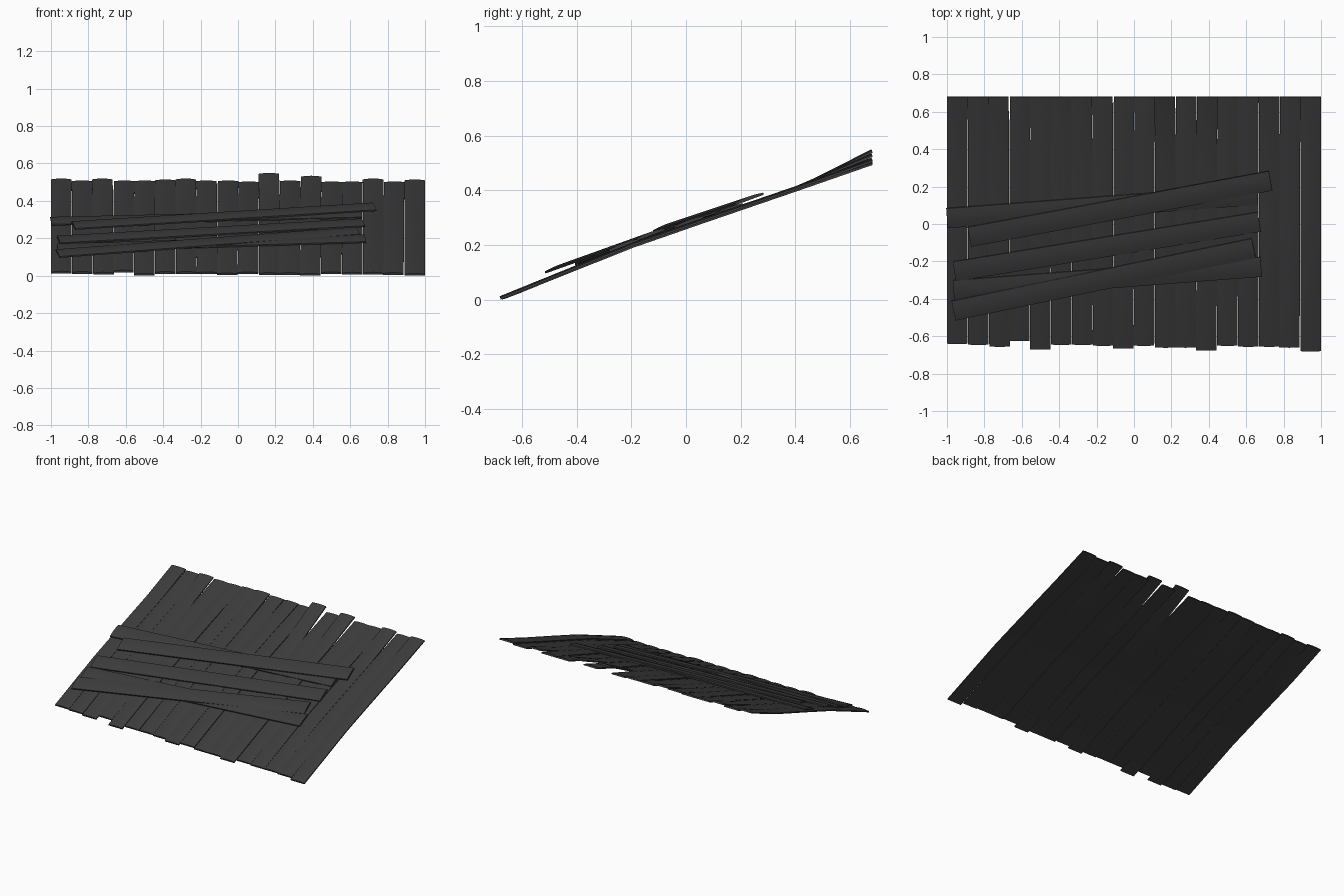
import bpy, bmesh, random
from mathutils import Vector

random.seed(4)
cube = bpy.data.objects.get("Cube")
if cube:
    bpy.data.objects.remove(cube, do_unlink=True)

charcoal = bpy.data.materials.new("charcoal wood")
charcoal.use_nodes = True
COLOUR = (0.045, 0.045, 0.045, 1)
charcoal.diffuse_color = COLOUR
charcoal.node_tree.nodes["Principled BSDF"].inputs["Base Color"].default_value = COLOUR

SLOPE = 0.37
THICK = 0.008
CROWN = 0.005


def board(name, path, width, across):
    """Sweep a thin, slightly crowned board section along a path."""
    bm = bmesh.new()
    across = Vector(across).normalized()
    along = (Vector(path[-1]) - Vector(path[0])).normalized()
    up = across.cross(along).normalized()
    if up.z < 0:
        up = -up
    steps = (-1, -0.5, 0, 0.5, 1)
    section = [(s, CROWN * (1 - s * s)) for s in steps]
    section += [(s, -THICK) for s in (1, -1)]
    rings = [[bm.verts.new(Vector(p) + across * (s * width / 2) + up * h)
              for s, h in section] for p in path]
    n = len(section)
    for a, b in zip(rings, rings[1:]):
        for i in range(n):
            j = (i + 1) % n
            bm.faces.new((a[i], a[j], b[j], b[i]))
    bm.faces.new(rings[0])
    bm.faces.new(rings[-1])
    bmesh.ops.recalc_face_normals(bm, faces=bm.faces)
    mesh = bpy.data.meshes.new(name)
    bm.to_mesh(mesh)
    bm.free()
    mesh.materials.append(charcoal)
    obj = bpy.data.objects.new(name, mesh)
    bpy.context.collection.objects.link(obj)
    bpy.ops.object.select_all(action="DESELECT")
    obj.select_set(True)
    bpy.context.view_layer.objects.active = obj
    bpy.ops.object.shade_smooth_by_angle(angle=0.7)


# Sloping deck: long boards side by side, with uneven front ends
front_ends = (-.64, -.645, -.655, -.625, -.67, -.645, -.645, -.65, -.665,
              -.65, -.66, -.66, -.675, -.65, -.655, -.655, -.66, -.68)
back_heights = (.515, .505, .515, .505, .505, .51, .515, .505, .505,
                .5, .545, .505, .53, .5, .5, .515, .5, .51)
pitch = 2 / len(front_ends)
for i, (y0, top) in enumerate(zip(front_ends, back_heights)):
    x = -1 + pitch * (i + 0.5)
    lift = random.uniform(-0.003, 0.005)
    skew = 0 if i in (0, len(front_ends) - 1) else random.uniform(-0.004, 0.004)
    foot = 0.016 + (y0 + 0.65) * SLOPE
    path = [(x - skew, y0, max(foot, 0.0075)),
            (x, -0.2, 0.198 + lift),
            (x, 0.05, 0.285 + lift),
            (x, 0.4, 0.405 + lift),
            (x + skew, 0.68, top)]
    board(f"deck_board_{i + 1}", path, pitch - 0.001, (1, 0, 0))

# Loose boards lying across the deck: left end, right end
cross_boards = [
    ((-1.0, 0.03, 0.295), (0.66, 0.155, 0.333)),
    ((-0.88, -0.07, 0.272), (0.73, 0.23, 0.372)),
    ((-0.96, -0.255, 0.195), (0.67, 0.01, 0.287)),
    ((-0.965, -0.355, 0.152), (0.68, -0.23, 0.202)),
    ((-0.965, -0.465, 0.122), (0.64, -0.13, 0.242)),
]
for i, (a, b) in enumerate(cross_boards):
    a, b = Vector(a), Vector(b)
    d = b - a
    side = Vector((-d.y, d.x, SLOPE * d.x))
    # Keep the far left corner inside the deck edge
    board(f"cross_board_{i + 1}", [a, a.lerp(b, 0.5), b], 0.112, side)
